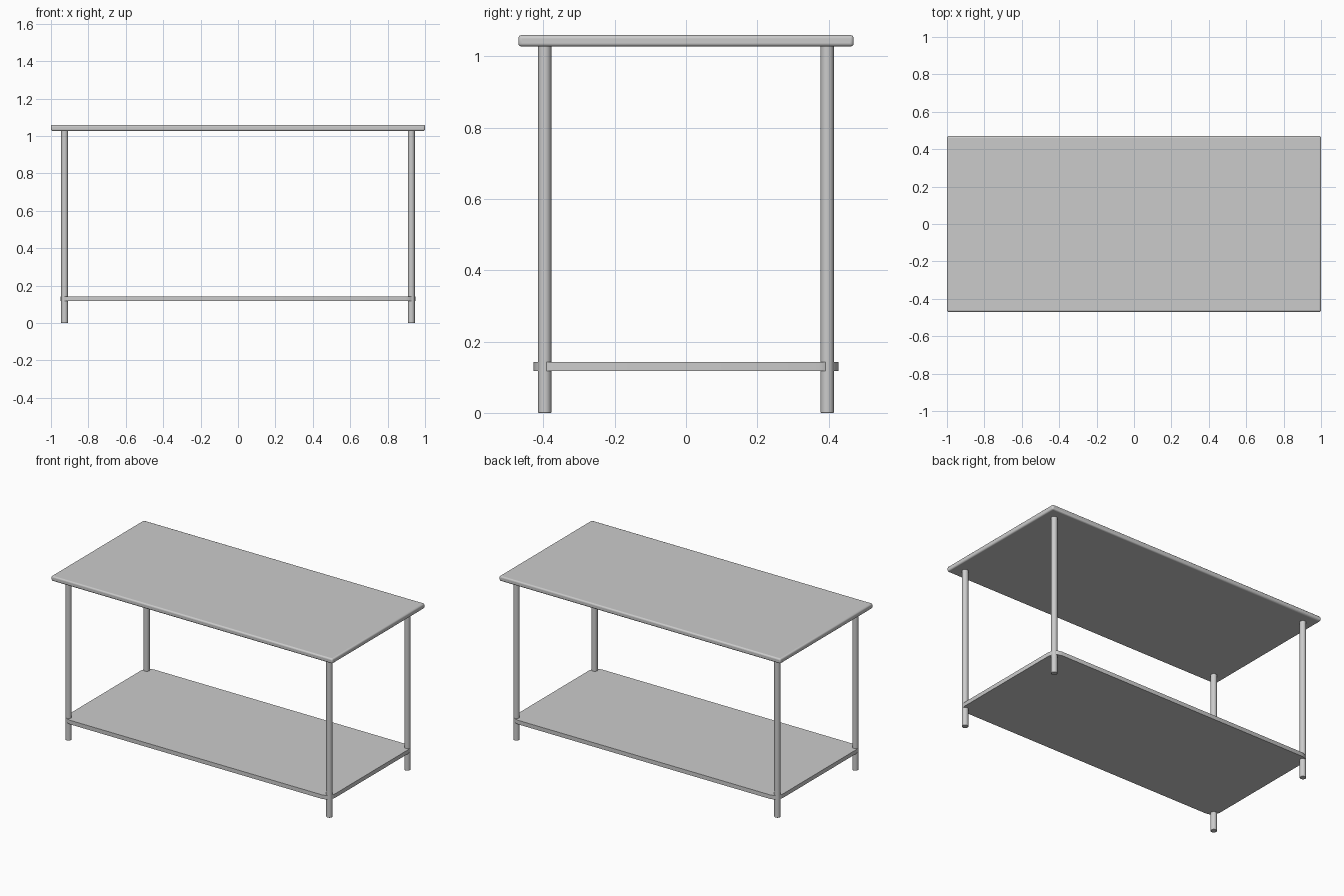
import bpy, bmesh, math

if "Cube" in bpy.data.objects:
    bpy.data.objects.remove(bpy.data.objects["Cube"])

def finish(name, bm, bevel=0.0, segments=1):
    """Turn a bmesh into an object with optional bevelled edges and smooth shading."""
    bmesh.ops.recalc_face_normals(bm, faces=bm.faces)
    mesh = bpy.data.meshes.new(name)
    bm.to_mesh(mesh)
    bm.free()
    obj = bpy.data.objects.new(name, mesh)
    bpy.context.collection.objects.link(obj)
    if bevel:
        mod = obj.modifiers.new("edge_rounding", "BEVEL")
        mod.width = bevel
        mod.segments = segments
        mod.limit_method = "ANGLE"
        mod.angle_limit = math.radians(40)
    bpy.ops.object.select_all(action="DESELECT")
    obj.select_set(True)
    bpy.context.view_layer.objects.active = obj
    bpy.ops.object.shade_smooth_by_angle(angle=math.radians(35))
    return obj

def slab(name, hx, hy, z0, z1, corner=0.0, steps=1, bevel=0.0, segments=1):
    """Horizontal board, optionally with rounded plan corners."""
    pts = []
    for i, (sx, sy) in enumerate([(1, 1), (-1, 1), (-1, -1), (1, -1)]):
        if corner == 0:
            pts.append((sx * hx, sy * hy))
            continue
        for k in range(steps + 1):
            a = math.pi / 2 * (i + k / steps)
            pts.append((sx * (hx - corner) + corner * math.cos(a),
                        sy * (hy - corner) + corner * math.sin(a)))
    bm = bmesh.new()
    face = bm.faces.new([bm.verts.new((x, y, z0)) for x, y in pts])
    ext = bmesh.ops.extrude_face_region(bm, geom=[face], use_keep_orig=True)
    top = [v for v in ext["geom"] if isinstance(v, bmesh.types.BMVert)]
    bmesh.ops.translate(bm, verts=top, vec=(0, 0, z1 - z0))
    return finish(name, bm, bevel, segments)

def leg(name, x, y, radius, height):
    bm = bmesh.new()
    bmesh.ops.create_cone(bm, cap_ends=True, segments=32,
                          radius1=radius, radius2=radius, depth=height)
    bmesh.ops.translate(bm, verts=bm.verts, vec=(x, y, height / 2))
    return finish(name, bm, 0.002, 2)

# Work surface with softened edges
slab("table_top", 1.0, 0.47, 1.027, 1.059, bevel=0.009, segments=3)

# Lower shelf, corners cut back where the legs pass
slab("lower_shelf", 0.95, 0.427, 0.117, 0.143, corner=0.055, steps=3)

# Four round legs
for side, sx in (("left", -1), ("right", 1)):
    for end, sy in (("front", -1), ("back", 1)):
        leg(f"{end}_{side}_leg", sx * 0.927, sy * 0.396, 0.0185, 1.03)
